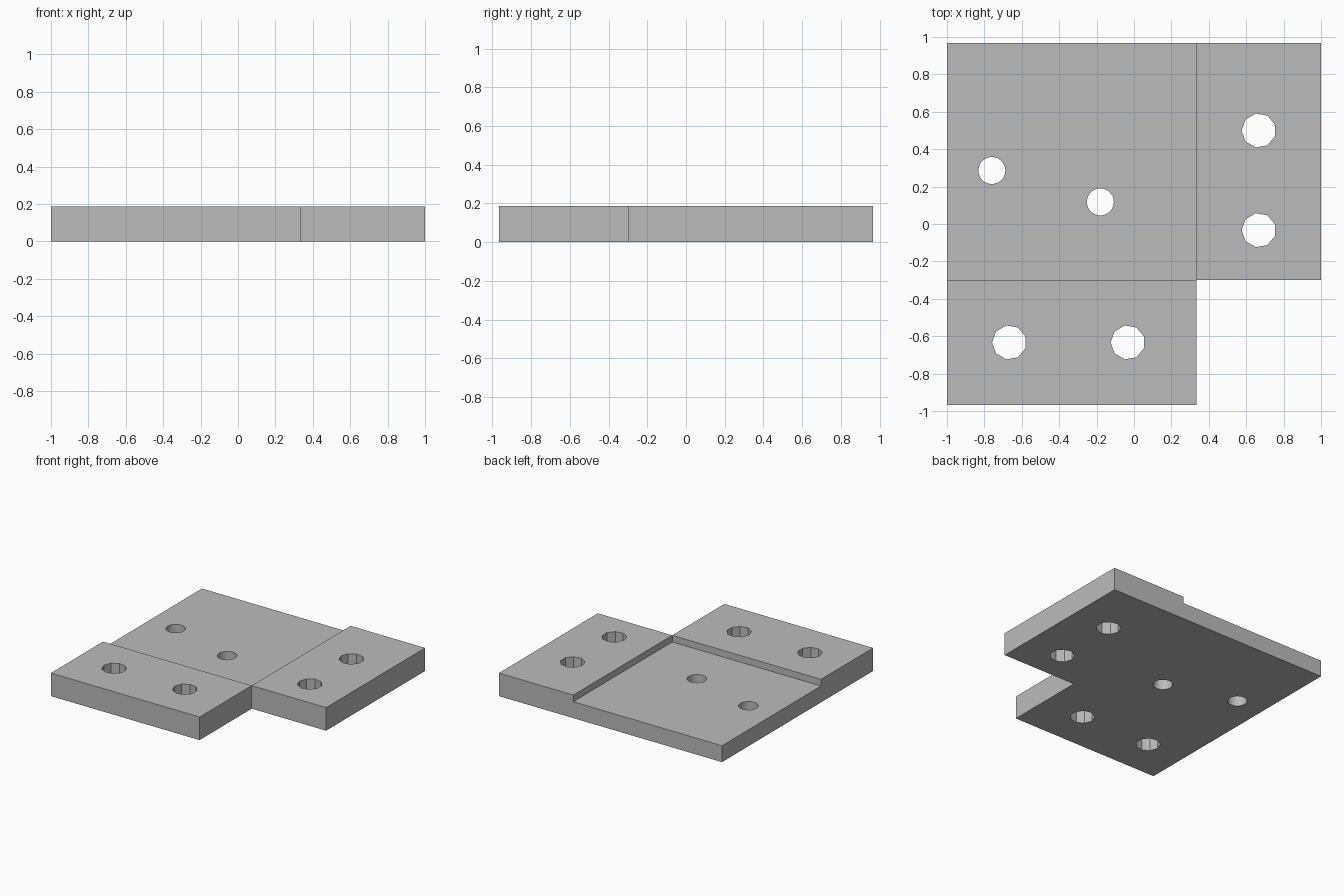
import bpy
import bmesh

cube = bpy.data.objects.get("Cube")
if cube:
    bpy.data.objects.remove(cube, do_unlink=True)

# Main dimensions
LEFT, RIGHT = -1.0, 1.0
FRONT, BACK = -0.967, 0.967
STEP_X, STEP_Y = 0.333, -0.3
TOP, FLOOR = 0.187, 0.133

grey = bpy.data.materials.new("plain grey")
grey.use_nodes = True
grey.diffuse_color = (0.5, 0.5, 0.5, 1)
grey.node_tree.nodes["Principled BSDF"].inputs["Base Color"].default_value = (0.5, 0.5, 0.5, 1)


def prism(name, outline, z0, z1):
    """Extrude a counter-clockwise outline from z0 up to z1."""
    bm = bmesh.new()
    base = bm.faces.new([bm.verts.new((x, y, z0)) for x, y in outline])
    top = bmesh.ops.extrude_face_region(bm, geom=[base])["geom"]
    verts = [v for v in top if isinstance(v, bmesh.types.BMVert)]
    bmesh.ops.translate(bm, verts=verts, vec=(0, 0, z1 - z0))
    bmesh.ops.recalc_face_normals(bm, faces=bm.faces)
    mesh = bpy.data.meshes.new(name)
    bm.to_mesh(mesh)
    bm.free()
    mesh.materials.append(grey)
    obj = bpy.data.objects.new(name, mesh)
    bpy.context.collection.objects.link(obj)
    return obj


def cut(target, cutter):
    """Subtract the cutter for good, then discard it."""
    mod = target.modifiers.new("cut", "BOOLEAN")
    mod.operation = "DIFFERENCE"
    mod.solver = "EXACT"
    mod.object = cutter
    bpy.context.view_layer.objects.active = target
    bpy.ops.object.modifier_apply(modifier=mod.name)
    bpy.data.objects.remove(cutter, do_unlink=True)


def drill(target, x, y, radius, sides):
    """Cut a vertical through hole with one corner facing -x."""
    bpy.ops.mesh.primitive_cylinder_add(vertices=sides, radius=radius, depth=1,
                                        location=(x, y, 0), rotation=(0, 0, 1.5708))
    cut(target, bpy.context.object)


# L-shaped plate with two mounting tabs
plate = prism("mounting_plate", [(LEFT, FRONT), (STEP_X, FRONT), (STEP_X, STEP_Y),
                                 (RIGHT, STEP_Y), (RIGHT, BACK), (LEFT, BACK)], 0, TOP)

# Recessed seat, open at the left and back
cut(plate, prism("seat_cutter", [(-2, STEP_Y), (STEP_X, STEP_Y), (STEP_X, 2), (-2, 2)],
                 FLOOR, 1))

# Faceted mounting holes in the front tab and the side tab
for x, y in [(-0.667, -0.633), (-0.033, -0.633), (0.667, -0.033), (0.667, 0.5)]:
    drill(plate, x, y, 0.092, 9)

# Round holes in the recessed seat
for x, y in [(-0.76, 0.286), (-0.18, 0.118)]:
    drill(plate, x, y, 0.072, 48)

bpy.ops.object.select_all(action="DESELECT")
plate.select_set(True)
bpy.context.view_layer.objects.active = plate
bpy.ops.object.shade_smooth_by_angle()
